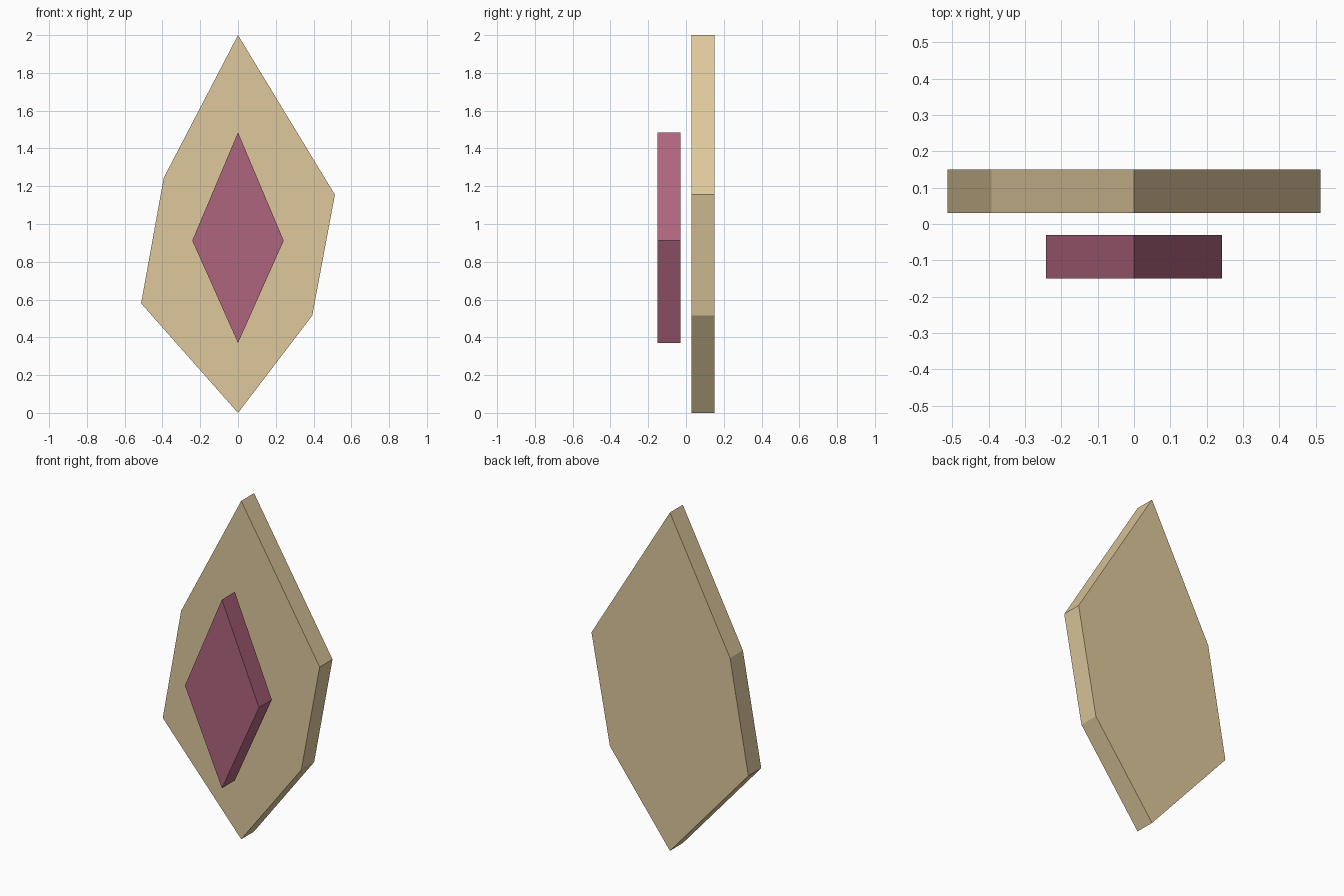
import bpy
import bmesh

if "Cube" in bpy.data.objects:
    bpy.data.objects.remove(bpy.data.objects["Cube"])


def plate(name, profile, y_front, y_back, color):
    """Extrude a front-view (x, z) outline from y_front to y_back."""
    bm = bmesh.new()
    face = bm.faces.new([bm.verts.new((x, y_front, z)) for x, z in profile])
    ext = bmesh.ops.extrude_face_region(bm, geom=[face], use_keep_orig=True)
    verts = [g for g in ext["geom"] if isinstance(g, bmesh.types.BMVert)]
    bmesh.ops.translate(bm, verts=verts, vec=(0, y_back - y_front, 0))
    bmesh.ops.recalc_face_normals(bm, faces=bm.faces)
    mesh = bpy.data.meshes.new(name)
    bm.to_mesh(mesh)
    bm.free()
    obj = bpy.data.objects.new(name, mesh)
    bpy.context.collection.objects.link(obj)
    mat = bpy.data.materials.new(name + "_color")
    mat.diffuse_color = color
    mat.use_nodes = True
    mat.node_tree.nodes["Principled BSDF"].inputs["Base Color"].default_value = mat.diffuse_color
    mesh.materials.append(mat)
    return obj


# Large tan six-sided back plate
plate("back_plate",
      [(0, 0), (0.393, 0.515), (0.513, 1.155), (0, 2), (-0.393, 1.245), (-0.513, 0.58)],
      0.03, 0.15, (0.73, 0.58, 0.33, 1))

# Small plum diamond floating in front
plate("front_diamond",
      [(0, 0.37), (0.242, 0.912), (0, 1.485), (-0.242, 0.912)],
      -0.15, -0.03, (0.43, 0.13, 0.21, 1))
